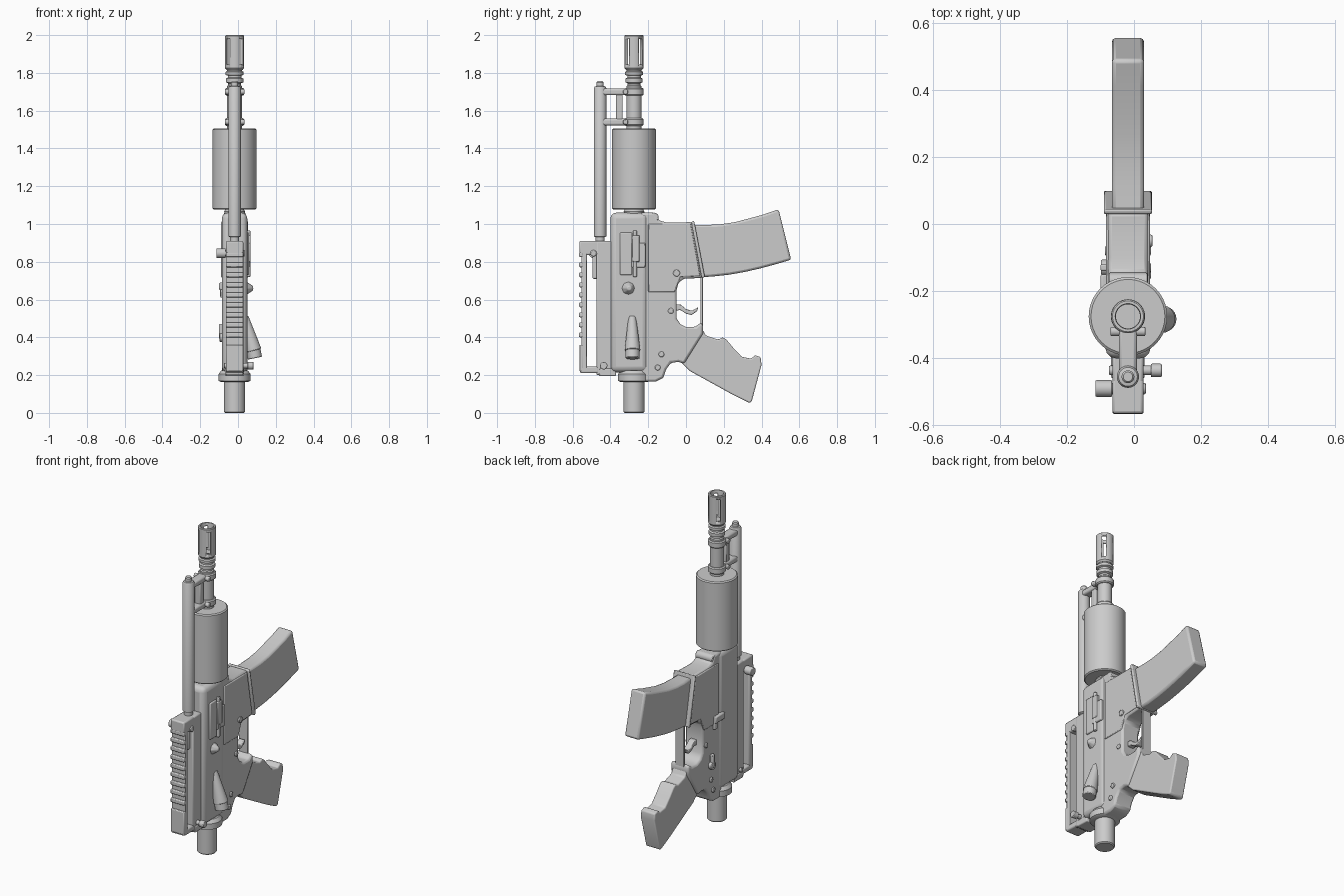
import bpy, bmesh, math
from mathutils import Vector

if "Cube" in bpy.data.objects:
    bpy.data.objects.remove(bpy.data.objects["Cube"])

CX, BY = -0.018, -0.275   # bore axis


def finish(name, bm, bevel=0.0, seg=2):
    bmesh.ops.recalc_face_normals(bm, faces=bm.faces)
    me = bpy.data.meshes.new(name)
    bm.to_mesh(me)
    bm.free()
    ob = bpy.data.objects.new(name, me)
    bpy.context.collection.objects.link(ob)
    if bevel:
        m = ob.modifiers.new("Bevel", "BEVEL")
        m.width, m.segments, m.limit_method = bevel, seg, 'ANGLE'
        m.angle_limit = math.radians(35)
    bpy.ops.object.select_all(action='DESELECT')
    ob.select_set(True)
    bpy.context.view_layer.objects.active = ob
    bpy.ops.object.shade_smooth_by_angle(angle=math.radians(35))
    return ob


def profile(name, pts, half, bevel=0.01, cx=CX, seg=2):
    """Side outline (y, z) extruded across x."""
    bm = bmesh.new()
    f = bm.faces.new([bm.verts.new((cx - half, y, z)) for y, z in pts])
    r = bmesh.ops.extrude_face_region(bm, geom=[f])
    vs = [v for v in r["geom"] if isinstance(v, bmesh.types.BMVert)]
    bmesh.ops.translate(bm, vec=(2 * half, 0, 0), verts=vs)
    return finish(name, bm, bevel, seg)


def box(name, x, y, z, bevel=0.006, seg=2):
    pts = [(y[0], z[0]), (y[1], z[0]), (y[1], z[1]), (y[0], z[1])]
    return profile(name, pts, (x[1] - x[0]) / 2, bevel, (x[0] + x[1]) / 2, seg)


def rod(name, a, b, r1, r2=None, bevel=0.004, n=24):
    """Cylinder or cone between two points."""
    a, b = Vector(a), Vector(b)
    bm = bmesh.new()
    bmesh.ops.create_cone(bm, cap_ends=True, segments=n, radius1=r1,
                          radius2=r1 if r2 is None else r2, depth=(b - a).length)
    bm.transform((b - a).to_track_quat('Z', 'Y').to_matrix().to_4x4())
    bmesh.ops.translate(bm, vec=(a + b) / 2, verts=bm.verts)
    return finish(name, bm, bevel)


def lathe(name, pts, cx=CX, cy=BY, n=40):
    """Revolve (radius, z) points around a vertical axis."""
    bm = bmesh.new()
    rings = []
    for r, z in pts:
        rings.append([bm.verts.new((cx + r * math.cos(2 * math.pi * i / n),
                                    cy + r * math.sin(2 * math.pi * i / n), z)) for i in range(n)])
    for p, q in zip(rings, rings[1:]):
        for i in range(n):
            bm.faces.new((p[i], p[(i + 1) % n], q[(i + 1) % n], q[i]))
    bm.faces.new(rings[0])
    bm.faces.new(rings[-1])
    return finish(name, bm)


# Rear tube and collar
lathe("rear_tube", [(.05, 0), (.056, .006), (.056, .2)])
lathe("rear_collar", [(.07, .163), (.085, .17), (.085, .205), (.07, .225)])

# Upper body
box("upper_body", (CX - .067, CX + .067), (-.40, -.2), (.215, 1.06), .03, 3)

# Lower body with socket for the magazine
profile("lower_body", [(-.24, 1.06), (-.165, 1.06), (-.145, 1.02), (-.10, 1.007), (.035, 1.01),
        (.09, .715), (-.01, .71), (-.04, .69), (-.05, .65), (-.05, .50), (-.03, .47), (.0, .455),
        (.05, .455), (.08, .48), (.09, .46), (.09, .42), (-.01, .26), (-.04, .27), (-.08, .265),
        (-.105, .23), (-.12, .185), (-.16, .165), (-.30, .165), (-.30, .23), (-.24, .23)], .06, .012)
profile("socket_panel", [(-.2, 1.0), (.025, 1.0), (.075, .725), (-.03, .72), (-.06, .64), (-.2, .64)],
        .065, .005)
profile("socket_flange", [(.028, 1.01), (.043, 1.017), (.1, .72), (.083, .713)], .072, .006)
rod("front_pivot", (-.075, -.17, 1.035), (.04, -.17, 1.035), .025)

# Curved magazine
profile("magazine", [(.03, .995), (.11, .995), (.18, .998), (.26, 1.01), (.336, 1.03), (.41, 1.05),
        (.49, 1.078), (.557, .811), (.475, .787), (.39, .764), (.31, .746), (.23, .732), (.15, .723),
        (.08, .718)], .048, .012)

# Trigger and guard
box("trigger_guard", (CX - .03, CX + .03), (.076, .089), (.45, .73), .003)
profile("trigger", [(-.06, .575), (-.03, .575), (.0, .55), (.03, .54), (.065, .56), (.06, .54),
        (.03, .518), (.0, .525), (-.03, .545), (-.06, .54)], .02, .004)

# Grip
profile("grip", [(-.06, .44), (.08, .455), (.105, .41), (.17, .388), (.195, .40), (.215, .387),
        (.25, .345), (.295, .297), (.345, .287), (.365, .305), (.395, .295), (.40, .255),
        (.348, .06), (.335, .053), (.25, .095), (.02, .222), (-.03, .27)], .048, .014, seg=3)

# Handguard and barrel
lathe("handguard_ring", [(.05, 1.04), (.055, 1.065), (.045, 1.085)])
lathe("handguard", [(.11, 1.077), (.117, 1.083), (.117, 1.499), (.11, 1.505), (.045, 1.505)])
lathe("barrel", [(.04, 1.45), (.04, 1.73), (.034, 1.735), (.034, 1.745), (.046, 1.75), (.046, 1.77),
      (.036, 1.775), (.036, 1.785), (.048, 1.79), (.048, 1.805), (.04, 1.81), (.04, 1.825)])

# Slotted muzzle piece
muzzle = lathe("muzzle", [(.042, 1.815), (.05, 1.825), (.05, 1.996), (.046, 2.0),
                          (.038, 2.0), (.036, 1.99), (.036, 1.835)])
for k in range(4):
    a = math.radians(45 + 90 * k)
    bm = bmesh.new()
    bmesh.ops.create_cube(bm, size=1)
    for v in bm.verts:
        v.co = (v.co.x * .05 + .05, v.co.y * .022, v.co.z * .135 + 1.912)
    cutter = finish("slot_cutter_%d" % k, bm)
    cutter.location, cutter.rotation_euler = (CX, BY, 0), (0, 0, a)
    cutter.hide_render = True
    cutter.hide_set(True)
    m = muzzle.modifiers.new("Slot", "BOOLEAN")
    m.operation, m.object, m.solver = 'DIFFERENCE', cutter, 'EXACT'

# Front bracket joining barrel and upper tube
TY = -.455
for i, z in enumerate((1.54, 1.7)):
    lathe("bracket_ring_%d" % i, [(.045, z - .02), (.051, z - .014), (.051, z + .014), (.045, z + .02)])
    box("bracket_arm_%d" % i, (CX - .027, CX + .027), (TY, BY), (z - .018, z + .018), .01)
    rod("bracket_bolt_%d" % i, (CX - .052, -.32, z), (CX + .052, -.32, z), .014)
box("bracket_post", (CX - .02, CX + .02), (-.37, -.335), (1.54, 1.7), .006)
lathe("upper_tube", [(.024, .85), (.024, .93), (.033, .935), (.033, 1.72), (.028, 1.728), (.019, 1.73),
      (.019, 1.75), (.014, 1.756)], cy=TY, n=24)

# Carry handle with ridged rail
HX = (CX - .046, CX + .046)
box("handle_base", HX, (-.475, -.39), (.2, .91), .008)
box("handle_foot", (CX - .05, CX + .05), (-.46, -.37), (.195, .235), .006)
box("handle_top_block", HX, (-.565, -.46), (.835, .91), .008)
box("handle_bottom_block", HX, (-.56, -.46), (.21, .245), .008)
box("handle_rail", HX, (-.553, -.525), (.215, .9), .005)
for i in range(9):
    z = .40 + i * .053
    box("rail_ridge_%d" % i, HX, (-.566, -.545), (z, z + .026), .005)
box("rail_lower_pad", HX, (-.565, -.545), (.22, .36), .005)
box("sight_leaf", (CX - .025, CX + .025), (-.495, -.465), (.71, .84), .006)

# Sight knobs
rod("left_knob_stem", (-.09, -.49, .845), (.035, -.49, .845), .017)
rod("left_knob", (-.115, -.49, .845), (-.065, -.49, .845), .025)
rod("right_knob_stem", (-.075, -.436, .25), (.055, -.436, .25), .014)
rod("right_knob", (.05, -.436, .25), (.083, -.436, .25), .02)

# Right side: port cover, deflector and assist plunger
box("port_cover", (.03, .058), (-.35, -.285), (.73, .955), .006)
rod("port_hinge", (.055, -.27, .72), (.055, -.27, .965), .011, n=12)
box("port_hinge_block", (.03, .062), (-.29, -.215), (.77, .90), .006)
box("port_hinge_tab", (.03, .067), (-.285, -.245), (.80, .94), .005)
rod("deflector", (.035, -.305, .66), (.08, -.3, .66), .043, .012, n=8)
rod("assist_housing", (.035, -.285, .51), (.083, -.283, .33), .02, .042)
rod("assist_button", (.08, -.283, .34), (.09, -.283, .29), .038)

# Left side controls
LX = CX - .06
box("bolt_catch", (LX - .022, LX + .02), (-.24, -.15), (.65, .69), .006)
box("bolt_catch_arm", (LX - .016, LX + .02), (-.175, -.15), (.61, .69), .005)
rod("selector_hub", (LX - .02, -.13, .4), (LX + .02, -.13, .4), .024)
box("selector_lever", (LX - .022, LX), (-.14, -.12), (.39, .47), .005)
for i, (y, z) in enumerate(((-.13, .31), (-.08, .54), (-.15, .24))):
    rod("cross_pin_%d" % i, (LX - .008, y, z), (LX + .128, y, z), .015, n=16)
rod("release_button", (.03, -.05, .74), (.055, -.05, .74), .018)
